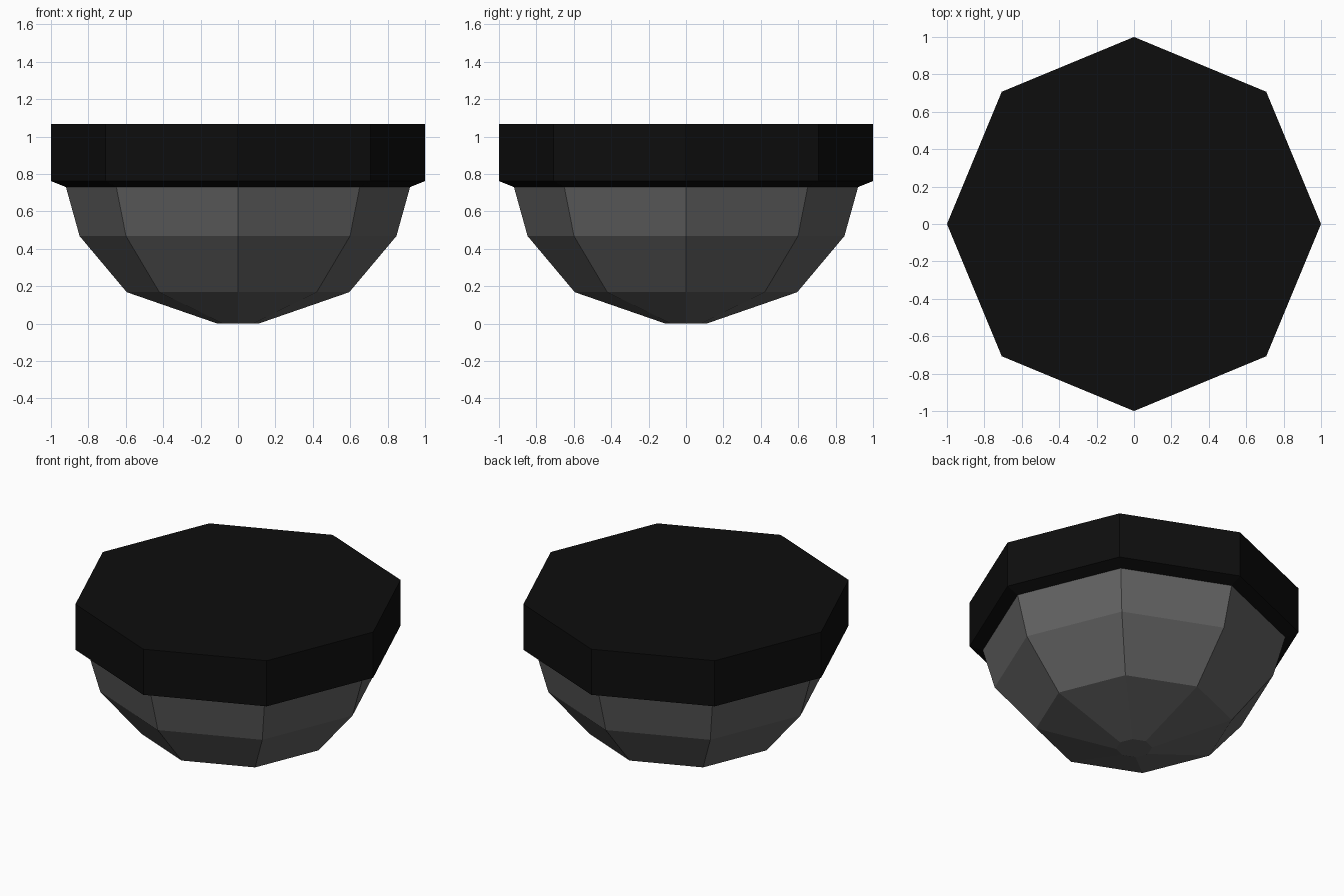
import bpy, bmesh, math

if "Cube" in bpy.data.objects:
    bpy.data.objects.remove(bpy.data.objects["Cube"])

SIDES = 8


def material(name, value):
    mat = bpy.data.materials.new(name)
    mat.diffuse_color = (value, value, value, 1)
    mat.use_nodes = True
    mat.node_tree.nodes["Principled BSDF"].inputs["Base Color"].default_value = mat.diffuse_color
    return mat


def lathe(name, profile, mat, cap_bottom=False, cap_top=False):
    """Flat-faced octagonal solid from (radius, height) rings, bottom to top."""
    bm = bmesh.new()
    rings = []
    for r, z in profile:
        angles = [2 * math.pi * i / SIDES for i in range(SIDES)]
        rings.append([bm.verts.new((r * math.cos(a), r * math.sin(a), z)) for a in angles])
    for low, high in zip(rings, rings[1:]):
        for i in range(SIDES):
            j = (i + 1) % SIDES
            bm.faces.new((low[i], low[j], high[j], high[i]))
    if cap_bottom:
        bm.faces.new(rings[0][::-1])
    if cap_top:
        bm.faces.new(rings[-1])
    mesh = bpy.data.meshes.new(name)
    bm.to_mesh(mesh)
    bm.free()
    mesh.materials.append(mat)
    obj = bpy.data.objects.new(name, mesh)
    bpy.context.collection.objects.link(obj)
    return obj


grey = material("dark grey", 0.125)
black = material("black", 0.0042)

# Rounded bowl with a small flat foot
lathe("bowl", [(0.11, 0), (0.595, 0.168), (0.847, 0.468), (0.92, 0.73)], grey, cap_bottom=True)

# Thick lid with a chamfered underside
lathe("lid", [(0.92, 0.73), (1.0, 0.762), (1.0, 1.067)], black, cap_top=True)
